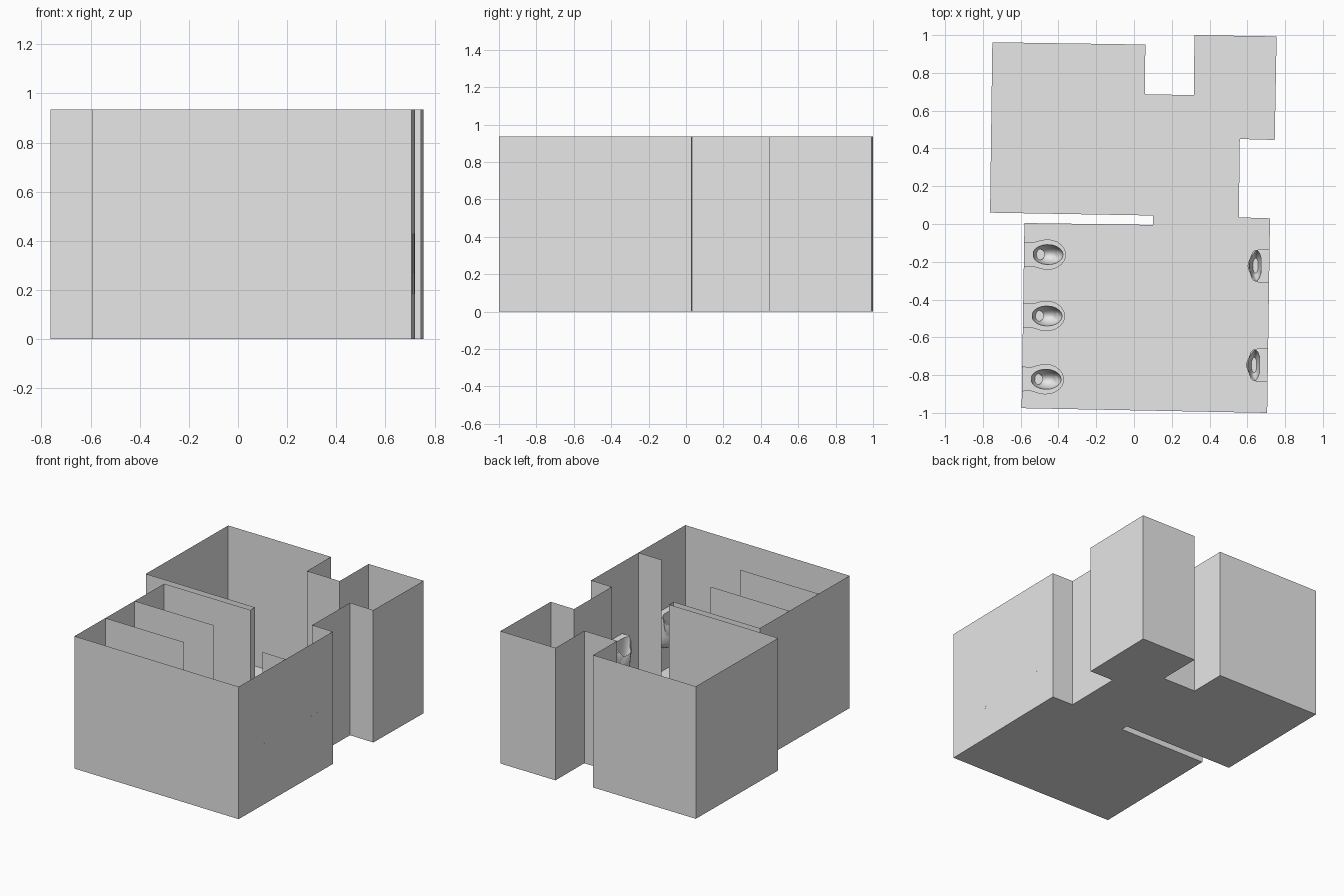
import bpy, bmesh, math
from mathutils import Matrix

cube = bpy.data.objects.get("Cube")
if cube:
    bpy.data.objects.remove(cube, do_unlink=True)

HEIGHT = 0.935
TILT = math.radians(-0.9)

grey = bpy.data.materials.new("light grey")
grey.use_nodes = True
grey.diffuse_color = (0.8, 0.8, 0.8, 1)
grey.node_tree.nodes["Principled BSDF"].inputs["Base Color"].default_value = (0.8, 0.8, 0.8, 1)


def finish(name, bm, smooth=False):
    mesh = bpy.data.meshes.new(name)
    bm.to_mesh(mesh)
    bm.free()
    mesh.materials.append(grey)
    obj = bpy.data.objects.new(name, mesh)
    bpy.context.collection.objects.link(obj)
    if smooth:
        bpy.ops.object.select_all(action='DESELECT')
        obj.select_set(True)
        bpy.context.view_layer.objects.active = obj
        bpy.ops.object.shade_smooth_by_angle(angle=math.radians(40))
    return obj


def sheet(name, start, end):
    """Upright full-height panel between two plan points."""
    bm = bmesh.new()
    bm.faces.new([bm.verts.new((*p, z)) for p, z in
                  ((start, 0), (end, 0), (end, HEIGHT), (start, HEIGHT))])
    return finish(name, bm)


def loft(name, rings, place):
    """Skin a stack of equal-length rings and close both ends."""
    bm = bmesh.new()
    loops = [[bm.verts.new(p) for p in ring] for ring in rings]
    count = len(loops[0])
    for low, high in zip(loops, loops[1:]):
        for i in range(count):
            j = (i + 1) % count
            bm.faces.new((low[i], low[j], high[j], high[i]))
    bm.faces.new(loops[0][::-1])
    bm.faces.new(loops[-1])
    bmesh.ops.recalc_face_normals(bm, faces=bm.faces)
    obj = finish(name, bm, True)
    obj.matrix_world = place
    return obj


def mirrored(half):
    """Full outline from one side, running wall to tip."""
    return [(u, -v) for u, v in half] + [(u, v) for u, v in half[-2::-1]]


def oval(outline, centre, ru, rv):
    """Oval whose points face those of the outline."""
    angles = [math.atan2(v, u - centre) for u, v in outline]
    return [(centre + ru * math.cos(a), rv * math.sin(a)) for a in angles]


def scaled(outline, su, sv):
    return [(u * su, v * sv) for u, v in outline]


def at(outline, z):
    return [(u, v, z) for u, v in outline]


def on_wall(x, y, turn):
    return Matrix.Translation((x, y, 0)) @ Matrix.Rotation(turn + TILT, 4, 'Z')


# Room shell: floor and thin outer walls
plan = [(-0.595, -0.975), (0.705, -1.0), (0.72, 0.03), (0.555, 0.035),
        (0.56, 0.45), (0.745, 0.445), (0.755, 0.993), (0.32, 1.0),
        (0.317, 0.682), (0.058, 0.687), (0.06, 0.95), (-0.75, 0.962),
        (-0.762, 0.06), (0.1, 0.045), (0.1, -0.005), (-0.58, 0.005)]
bm = bmesh.new()
bm.faces.new([bm.verts.new((x, y, 0)) for x, y in plan])
finish("floor", bm)
bm = bmesh.new()
base = [bm.verts.new((x, y, 0)) for x, y in plan]
top = [bm.verts.new((x, y, HEIGHT)) for x, y in plan]
for i in range(len(plan)):
    j = (i + 1) % len(plan)
    bm.faces.new((base[i], base[j], top[j], top[i]))
finish("walls", bm)

# Cubicle and urinal dividers
sheet("cubicle_divider_back", (-0.585, -0.318), (0.037, -0.328))
sheet("cubicle_divider_front", (-0.59, -0.637), (0.032, -0.647))
sheet("urinal_divider", (0.53, -0.482), (0.712, -0.487))

# Toilets along the right-hand wall
seat = mirrored([(0, 0.035), (0, 0.066), (0.025, 0.064), (0.05, 0.064), (0.07, 0.07),
                 (0.095, 0.077), (0.12, 0.08), (0.15, 0.078), (0.175, 0.069),
                 (0.198, 0.053), (0.214, 0.032), (0.221, 0.014), (0.223, 0)])
RIM = 0.165
for n, y in enumerate((-0.16, -0.485, -0.82), 1):
    place = on_wall(-0.58 + 0.0153 * y, y, 0)
    rings = [at(scaled(seat, su, sv), z) for su, sv, z in
             ((0.68, 0.6, 0), (0.68, 0.58, 0.06), (0.86, 0.8, 0.11),
              (0.98, 0.97, 0.145), (1, 1, RIM))]
    rings += [at(oval(seat, 0.127, 0.08 * k, 0.053 * k), RIM - d) for k, d in
              ((1, 0), (0.93, 0.03), (0.75, 0.065), (0.45, 0.09), (0.15, 0.1))]
    loft(f"toilet_{n}", rings, place)
    # Raised round drain shelf inside the bowl
    drain = oval(seat, 0.08, 0.03, 0.03)
    loft(f"toilet_drain_{n}", [at(drain, 0.07), at(drain, 0.105)], place)
    # Flush buttons
    for side in (-1, 1):
        bm = bmesh.new()
        bmesh.ops.create_cube(bm, size=1, matrix=Matrix.Translation(
            (0.027, side * 0.013, RIM + 0.002)) @ Matrix.Diagonal((0.012, 0.02, 0.005, 1)))
        finish(f"flush_button_{n}", bm).matrix_world = place

# Urinals on the left-hand wall
bowl = mirrored([(0, 0.04), (0, 0.088), (0.03, 0.09), (0.055, 0.089), (0.07, 0.078),
                 (0.086, 0.06), (0.1, 0.041), (0.111, 0.02), (0.115, 0)])


def sloped(outline):
    """Tall at the wall, falling to a low front lip."""
    return [(u, v, 0.43 - 2 * max(0, u - 0.06)) for u, v in outline]


for n, y in enumerate((-0.222, -0.748), 1):
    rings = [at(scaled(bowl, su, sv), z) for su, sv, z in
             ((0.4, 0.4, 0.18), (0.75, 0.75, 0.2), (0.95, 0.94, 0.24), (1, 1, 0.29))]
    rings += [sloped(bowl), sloped(oval(bowl, 0.073, 0.033, 0.083)),
              at(oval(bowl, 0.073, 0.028, 0.068), 0.29),
              at(oval(bowl, 0.073, 0.015, 0.04), 0.245)]
    loft(f"urinal_{n}", rings, on_wall(0.7197 + 0.0146 * y, y, math.pi))
